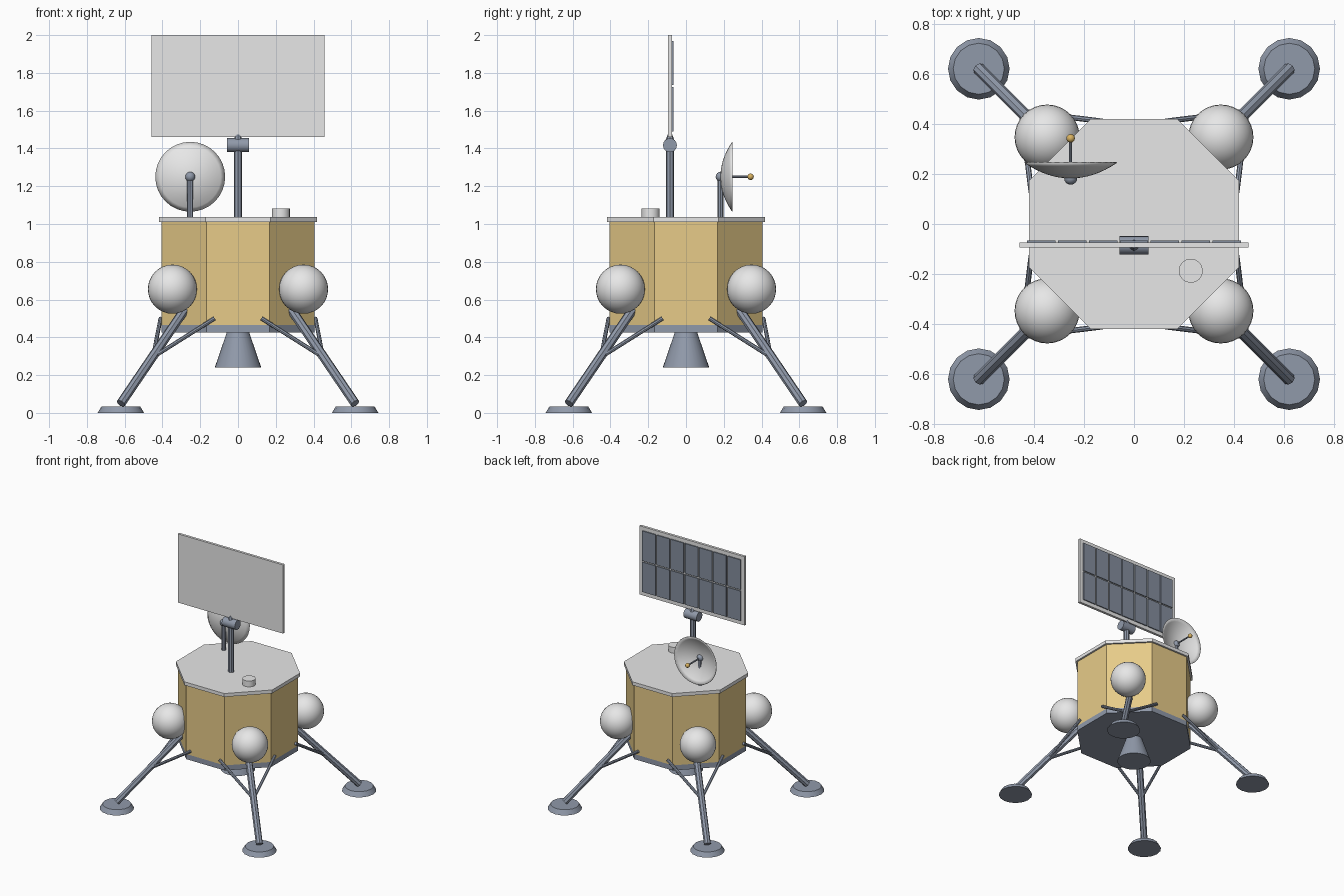
import bpy, bmesh, math
from mathutils import Vector

cube = bpy.data.objects.get("Cube")
if cube:
    bpy.data.objects.remove(cube, do_unlink=True)


def material(name, rgb):
    m = bpy.data.materials.new(name)
    m.use_nodes = True
    m.diffuse_color = (*rgb, 1)
    m.node_tree.nodes["Principled BSDF"].inputs["Base Color"].default_value = (*rgb, 1)
    return m


WHITE = material("white", (0.8, 0.8, 0.8))
GOLD = material("gold foil", (0.8, 0.6, 0.25))
AMBER = material("amber", (0.7, 0.45, 0.12))
STEEL = material("blue grey steel", (0.28, 0.32, 0.4))
CELL = material("solar cell", (0.23, 0.27, 0.34))


def finish(obj, name, mat, smooth=True):
    obj.name = name
    obj.data.materials.append(mat)
    if smooth:
        bpy.ops.object.shade_smooth_by_angle(angle=math.radians(32))
    return obj


def rod(name, a, b, r1, mat, sides=8, r2=None, turn=0):
    """Cylinder or cone frustum between two points."""
    a, b = Vector(a), Vector(b)
    d = b - a
    bpy.ops.mesh.primitive_cone_add(vertices=sides, radius1=r1, radius2=r1 if r2 is None else r2,
                                    depth=d.length, location=(a + b) / 2)
    obj = bpy.context.object
    q = d.to_track_quat('Z', 'Y') if abs(d.normalized().z) < 0.999 else Vector((0, 0, 1)).to_track_quat('Z', 'Y')
    obj.rotation_euler = q.to_euler()
    if turn:
        obj.rotation_euler.z += turn
    return finish(obj, name, mat)


def ball(name, loc, r, mat, seg=32):
    bpy.ops.mesh.primitive_uv_sphere_add(segments=seg, ring_count=seg // 2, radius=r, location=loc)
    return finish(bpy.context.object, name, mat)


def box(name, lo, hi, mat):
    lo, hi = Vector(lo), Vector(hi)
    bpy.ops.mesh.primitive_cube_add(size=1, location=(lo + hi) / 2)
    bpy.context.object.scale = hi - lo
    return finish(bpy.context.object, name, mat, False)


# Octagonal body, base plate and lid
EIGHTH = math.pi / 8
rod("base_plate", (0, 0, 0.425), (0, 0, 0.465), 0.438, STEEL, turn=EIGHTH)
rod("body", (0, 0, 0.465), (0, 0, 1.01), 0.438, GOLD, turn=EIGHTH)
rod("lid", (0, 0, 1.01), (0, 0, 1.037), 0.453, WHITE, turn=EIGHTH)
rod("lid_cap", (0.227, -0.187, 1.035), (0.227, -0.187, 1.083), 0.048, WHITE, 16)

# Engine nozzle
rod("engine_nozzle", (0, 0, 0.24), (0, 0, 0.43), 0.123, STEEL, 32, 0.058)

# Four legs with feet, struts and tanks
for sx, side in ((1, "left"), (-1, "right")):
    for sy, end in ((-1, "front"), (1, "back")):
        tag = f"_{end}_{side}"
        knee = (0.45 * sx, 0.45 * sy, 0.295)
        ball("tank" + tag, (0.347 * sx, 0.347 * sy, 0.655), 0.13, WHITE)
        rod("leg" + tag, (0.62 * sx, 0.62 * sy, 0.05), (0.28 * sx, 0.28 * sy, 0.55), 0.025, STEEL)
        rod("foot" + tag, (0.62 * sx, 0.62 * sy, 0), (0.62 * sx, 0.62 * sy, 0.035), 0.123, STEEL, 16, 0.102)
        rod("strut_a" + tag, knee, (0.125 * sx, 0.41 * sy, 0.5), 0.011, STEEL)
        rod("strut_b" + tag, knee, (0.41 * sx, 0.125 * sy, 0.5), 0.011, STEEL)

# Panel mast, pivot and solar panel with its cells on the back
MY = -0.085
rod("panel_mast", (0, MY, 1.03), (0, MY, 1.41), 0.022, STEEL)
rod("panel_pivot", (-0.057, MY, 1.417), (0.057, MY, 1.417), 0.037, STEEL, 16)
rod("panel_neck", (0, MY, 1.43), (0, MY, 1.475), 0.028, STEEL, 8, 0.012)
box("solar_panel", (-0.458, -0.094, 1.46), (0.458, -0.074, 2.0), WHITE)
COLS, ROWS, GAP = 7, 2, 0.005
cw, ch = 0.864 / COLS, 0.49 / ROWS
for i in range(COLS):
    for j in range(ROWS):
        x, z = -0.432 + i * cw, 1.485 + j * ch
        box(f"solar_cell_{i}_{j}", (x + GAP, -0.075, z + GAP), (x + cw - GAP, -0.066, z + ch - GAP), CELL)

# Dish antenna: a shallow bowl opening to the back
DX, DZ, RIM, DEPTH = -0.253, 1.25, 0.185, 0.062
bm = bmesh.new()
prof = [bm.verts.new((RIM * k / 8, 0, DEPTH * (k / 8) ** 2)) for k in range(9)]
edges = [bm.edges.new(p) for p in zip(prof, prof[1:])]
bmesh.ops.spin(bm, geom=prof + edges, cent=(0, 0, 0), axis=(0, 0, 1), angle=math.tau, steps=32)
bmesh.ops.remove_doubles(bm, verts=bm.verts, dist=0.0005)
bmesh.ops.recalc_face_normals(bm, faces=bm.faces)
mesh = bpy.data.meshes.new("dish")
bm.to_mesh(mesh)
bm.free()
dish = bpy.data.objects.new("dish", mesh)
bpy.context.collection.objects.link(dish)
bpy.ops.object.select_all(action='DESELECT')
dish.select_set(True)
bpy.context.view_layer.objects.active = dish
dish.location = (DX, 0.182, DZ)
dish.rotation_euler.x = -math.pi / 2
finish(dish, "dish", WHITE)
shell = dish.modifiers.new("thickness", 'SOLIDIFY')
shell.thickness = 0.004
rod("dish_mast", (DX, 0.183, 1.03), (DX, 0.183, 1.25), 0.016, STEEL)
ball("dish_hub", (DX, 0.183, DZ), 0.026, STEEL, 16)
rod("feed_rod", (DX, 0.18, DZ), (DX, 0.34, DZ), 0.006, STEEL)
ball("feed_tip", (DX, 0.342, DZ), 0.017, AMBER, 16)
